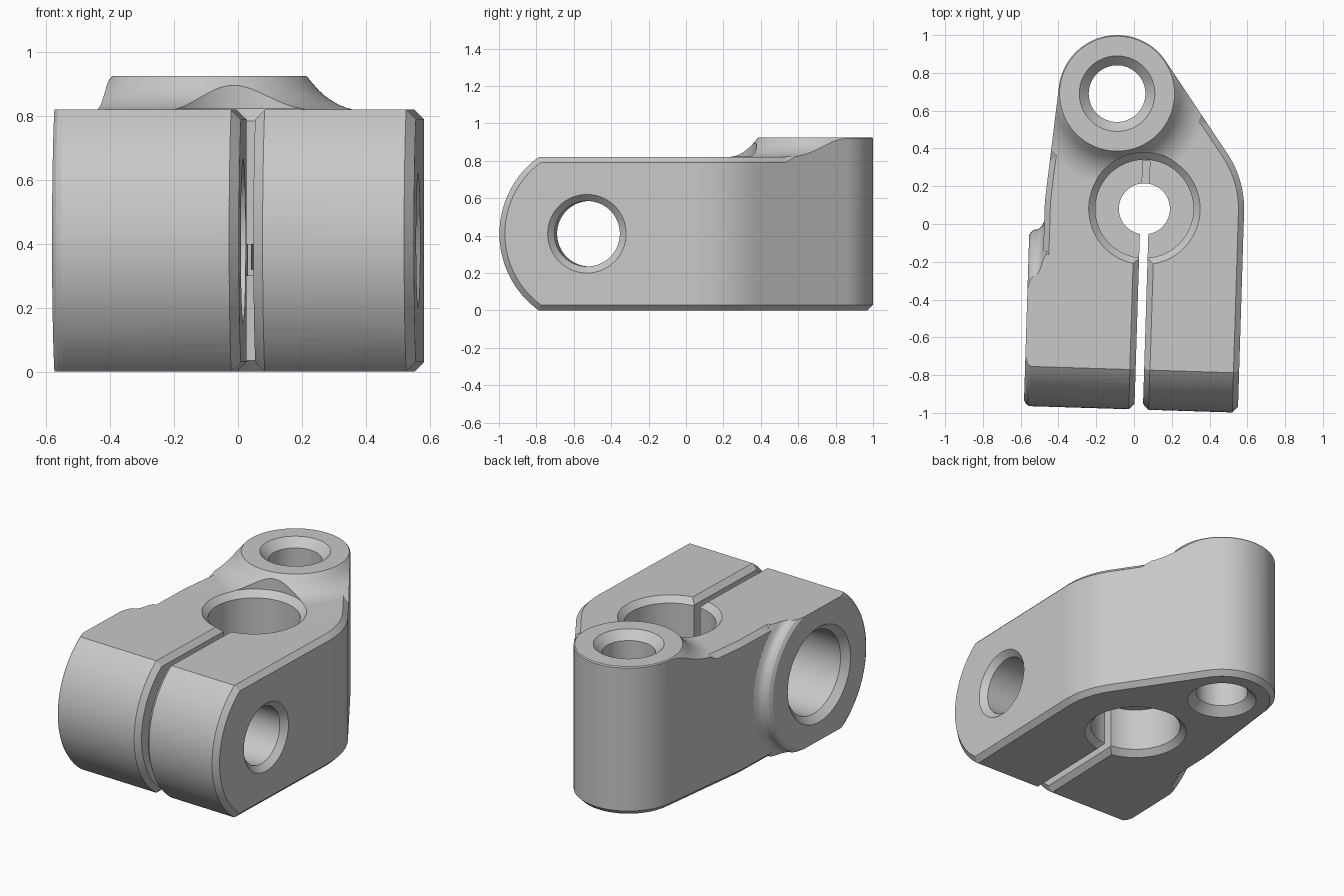
import bpy, bmesh
from math import sin, cos, asin, acos, atan2, hypot, radians, pi

if "Cube" in bpy.data.objects:
    bpy.data.objects.remove(bpy.data.objects["Cube"])

TOP, MID, CH = 0.82, 0.41, 0.03          # plate height, mid height, chamfer
STOCK = 0.43                             # half height of uncut jaw stock
EYE, EYE_R = (-0.111, 0.687), 0.31       # rear raised eye
BORE, HUB_R = (0.0525, 0.082), 0.528     # central bore and its hub
BOLT_Y = -0.512                          # cross bolt axis
SLOT_X, SLOT_W = 0.055, 0.0225           # slot centre and half width


def loft(name, loops, ring=False):
    """Solid through matching loops; a ring joins the last loop to the first."""
    bm = bmesh.new()
    rows = [[bm.verts.new(p) for p in loop] for loop in loops]
    pairs = list(zip(rows, rows[1:]))
    if ring:
        pairs.append((rows[-1], rows[0]))
    else:
        bm.faces.new(rows[0])
        bm.faces.new(rows[-1])
    for a, b in pairs:
        for i in range(len(a)):
            j = (i + 1) % len(a)
            bm.faces.new((a[i], a[j], b[j], b[i]))
    bmesh.ops.recalc_face_normals(bm, faces=bm.faces)
    if bm.calc_volume(signed=True) < 0:
        bmesh.ops.reverse_faces(bm, faces=bm.faces)
    mesh = bpy.data.meshes.new(name)
    bm.to_mesh(mesh)
    bm.free()
    ob = bpy.data.objects.new(name, mesh)
    bpy.context.collection.objects.link(ob)
    return ob


def boolean(ob, tool, operation="DIFFERENCE"):
    tool.hide_render = True
    mod = ob.modifiers.new("cut", "BOOLEAN")
    mod.operation, mod.solver, mod.object = operation, "MANIFOLD", tool
    bpy.context.view_layer.objects.active = ob
    bpy.ops.object.modifier_apply(modifier=mod.name)
    bpy.data.objects.remove(tool)


def arc(c, r, a0, a1, n):
    return [(c[0] + r * cos(a0 + (a1 - a0) * i / n),
             c[1] + r * sin(a0 + (a1 - a0) * i / n)) for i in range(n + 1)]


def turned_z(name, c, profile, ring=False, n=96):
    return loft(name, [[(x, y, z) for x, y in arc(c, r, 0, 2 * pi, n)[:-1]]
                       for r, z in profile], ring)


def turned_x(name, profile, n=80):
    return loft(name, [[(x, y, z) for y, z in arc((BOLT_Y, MID), r, 0, 2 * pi, n)[:-1]]
                       for r, x in profile])


def box(name, x0, x1, y0, y1, z0, z1):
    return loft(name, [[(x0, y0, z), (x1, y0, z), (x1, y1, z), (x0, y1, z)] for z in (z0, z1)])


def outline(z, off):
    """Plan outline: two tangent circles running into the straight right jaw."""
    dx, dy = EYE[0] - BORE[0], EYE[1] - BORE[1]
    mid, spread = atan2(dy, dx), acos((HUB_R - EYE_R) / hypot(dx, dy))
    right, left = mid - spread, mid + spread
    hub, eye = HUB_R - off, EYE_R - off
    pts = [(BORE[0] + hub, -1.2 + off)]
    pts += arc(BORE, hub, 0, right, 12) + arc(EYE, eye, right, left, 48)
    pts += arc(BORE, hub, left, pi, 3)
    pts += [(BORE[0] - hub, -0.5 + off), (0.05 + off, -0.5 + off), (0.05 + off, -1.2 + off)]
    return [(x, y, z) for x, y in pts]


def nose(off, half=STOCK):
    """Rounded front, from top to bottom, as (y, z)."""
    r = 0.505 - off
    a = asin(half / r)
    return arc((-0.476, MID), r, pi - a, pi + a, 32)


def cheek(x, off):
    """Side section of the left jaw: rounded front, round bolt boss behind."""
    r = 0.466 - off
    a = asin(STOCK / r)
    return [(x, y, z) for y, z in nose(max(off, 0)) + arc((BOLT_Y, MID), r, -a, a, 40)]


def nose_clip(x, off):
    pts = nose(off)
    y = pts[0][0]
    return [(x, *p) for p in pts + [(y, -0.1), (1.2, -0.1), (1.2, 1.1), (y, 1.1)]]


def lens(x, off):
    half = MID - off - 0.001
    return [(x, *p) for p in nose(off, half) + [(0.5, MID - half), (0.5, MID + half)]]


# Main body stock, chamfered at the foot
body = loft("clamp_body", [outline(-0.04, CH + 0.04), outline(CH, 0), outline(0.925, 0)])

# Chamfer under the plate's upper edge, fading out at the eye
rim = loft("rim_cutter", [outline(0.78, -0.01), outline(0.835, 0.045), outline(0.835, -0.01)], ring=True)
boolean(rim, turned_z("eye_guard", EYE, [(0.64, 0.7), (0.4, 0.86)]))
boolean(body, rim)

# Rounded nose of the right jaw
jaw_x = BORE[0] + HUB_R
boolean(body, loft("nose_clip", [nose_clip(-1, 0), nose_clip(jaw_x - CH, 0),
                                 nose_clip(jaw_x + 0.01, CH + 0.01)]), "INTERSECT")

# Left jaw with the filleted bolt boss
boolean(body, loft("left_jaw", [cheek(x, off) for x, off in (
    (0.04, -0.065), (-0.462, -0.065), (-0.478, -0.042), (-0.485, -0.024), (-0.497, -0.009),
    (-0.513, -0.001), (-0.525, 0), (-0.541, 0.01), (-0.553, CH))]), "UNION")

# Lower the plate, leaving the raised eye with its concave fillet, and level the foot
R = 0.2
toe = 0.486
fillet = [(toe - R * sin(radians(a)), TOP + R * (1 - cos(radians(a)))) for a in range(50, -1, -5)]
boolean(body, turned_z("plate_cutter", EYE,
        [(0.295, 1.1), (0.295, 0.936)] + fillet + [(2.2, TOP), (2.2, 1.1)], ring=True))
boolean(body, box("foot_cutter", -2, 2, -2, 2, -0.5, 0))

# Clamping slot and its chamfered lips
lips = box("lip_cutter", SLOT_X - 0.0575, SLOT_X + 0.0575, -1.2, -0.08, -0.2, 1.1)
wide = SLOT_W + CH + 0.01
boolean(lips, loft("lip_core", [lens(SLOT_X - wide, -0.01), lens(SLOT_X - SLOT_W, CH),
                                lens(SLOT_X + SLOT_W, CH), lens(SLOT_X + wide, -0.01)]))
boolean(body, lips)
boolean(body, box("slot_cutter", SLOT_X - SLOT_W, SLOT_X + SLOT_W, -1.3, 0.05, -0.25, 1.15))

# Central bore with an inner collar, and the groove across the collar
boolean(body, turned_z("bore_cutter", BORE, [
    (0.305, -0.01), (0.26, 0.035), (0.26, 0.3), (0.135, 0.3), (0.135, 0.4),
    (0.26, 0.4), (0.26, TOP - 0.035), (0.298, TOP + 0.003), (0.298, 1.1)]))
boolean(body, box("groove_cutter", SLOT_X - 0.019, SLOT_X + 0.019, 0.1, 0.335, 0.32, 0.45))

# Countersunk hole through the eye
boolean(body, turned_z("eye_cutter", EYE, [
    (0.21, -0.01), (0.15, 0.05), (0.15, 0.875), (0.21, 0.935)]))

# Cross bolt: small hole on the right jaw, large bore on the left
boolean(body, turned_x("small_bolt_cutter", [
    (0.175, SLOT_X), (0.175, jaw_x - 0.035), (0.22, jaw_x + 0.01)]))
boolean(body, turned_x("large_bolt_cutter", [
    (0.305, -0.563), (0.255, -0.513), (0.255, SLOT_X)]))

# Plain grey metal
grey = bpy.data.materials.new("plain_grey")
grey.use_nodes = True
colour = (0.58, 0.58, 0.58, 1)
grey.diffuse_color = colour
grey.node_tree.nodes["Principled BSDF"].inputs["Base Color"].default_value = colour
body.data.materials.clear()
body.data.materials.append(grey)
for face in body.data.polygons:
    face.material_index = 0

# Slight turn of the whole part, then smooth shading
body.rotation_euler.z = -0.031
bpy.ops.object.select_all(action="DESELECT")
body.select_set(True)
bpy.context.view_layer.objects.active = body
bpy.ops.object.transform_apply(location=False, rotation=True, scale=False)
bpy.ops.object.shade_smooth_by_angle(angle=radians(25))
weighted = body.modifiers.new("even_shading", "WEIGHTED_NORMAL")
weighted.keep_sharp = True
